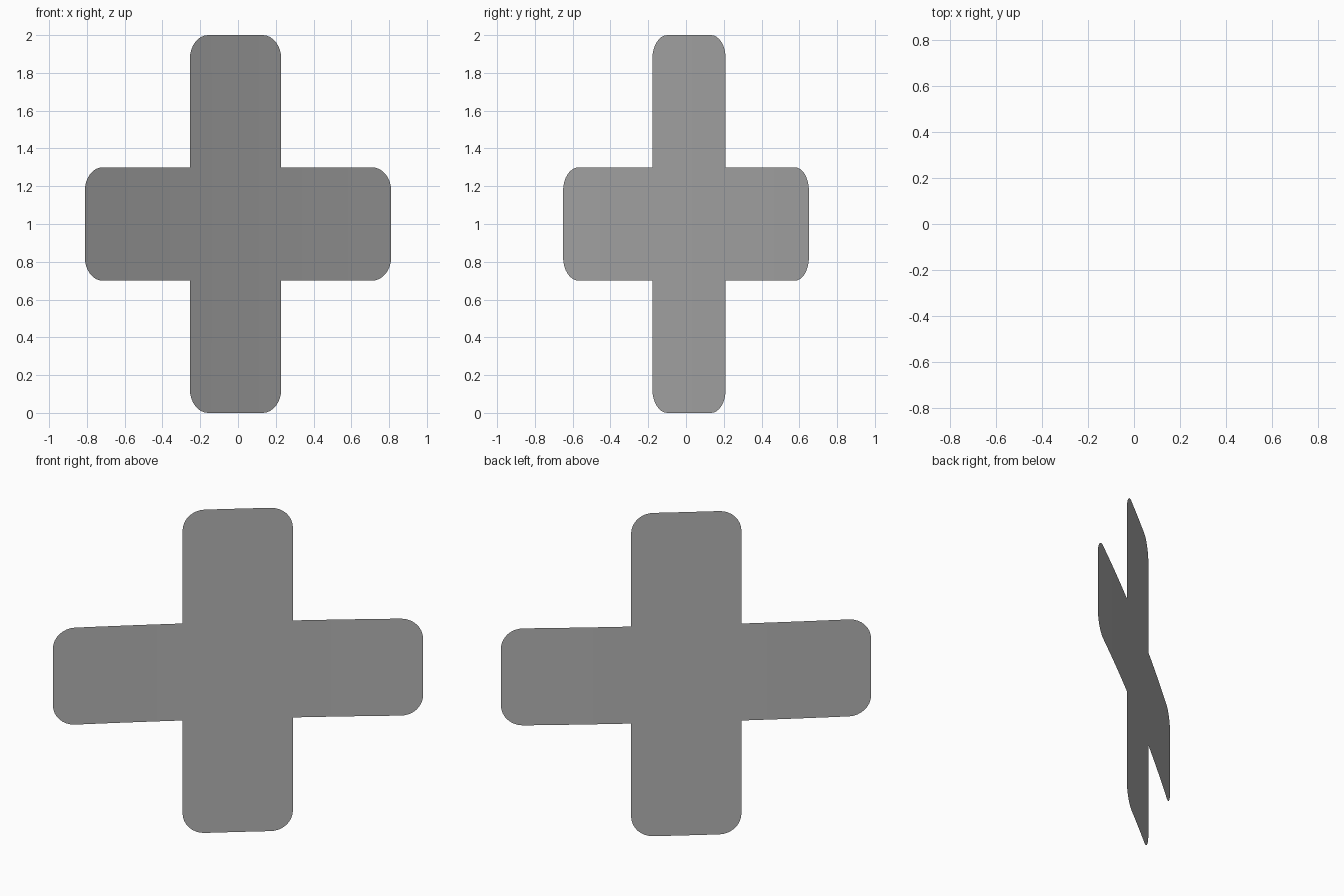
import bpy
import bmesh
from math import cos, sin, pi
from mathutils import Matrix, Vector

cube = bpy.data.objects.get("Cube")
if cube:
    bpy.data.objects.remove(cube)

REACH = 1.04      # half span of the crossbar
POST = 0.31       # half width of the upright
ARM = 0.30        # half height of the crossbar
TALL = 1.0        # half height of the upright
RADIUS = 0.125    # rounded corners
BOW = 0.0225      # gentle bend of the sheet
STEPS = 8

grey = bpy.data.materials.new("plain grey")
grey.use_nodes = True
colour = (0.45, 0.45, 0.45, 1)
grey.diffuse_color = colour
grey.node_tree.nodes["Principled BSDF"].inputs["Base Color"].default_value = colour

bm = bmesh.new()


def rounded_end(end, height):
    """Columns (distance, half height) running round a corner to the end."""
    angles = [i / STEPS * pi / 2 for i in range(STEPS + 1)]
    return [(end - RADIUS + RADIUS * sin(a), height - RADIUS + RADIUS * cos(a))
            for a in angles]


def strip(columns, inner=()):
    """Skin neighbouring columns of points with quads."""
    rows = []
    for s, h in columns:
        y = BOW * (1 - (s / REACH) ** 2)
        rows.append([bm.verts.new((s, y, z)) for z in (-h, *inner, h)])
    for a, b in zip(rows, rows[1:]):
        for i in range(len(a) - 1):
            bm.faces.new((a[i], b[i], b[i + 1], a[i + 1]))


# Upright
corner = rounded_end(POST, TALL)
middle = [(POST * k, TALL) for k in (-0.3, 0, 0.3)]
strip([(-s, h) for s, h in reversed(corner)] + middle + corner, (-ARM, ARM))

# Crossbar arms
straight = [(POST + (REACH - RADIUS - POST) * i / 6, ARM) for i in range(6)]
arm = straight + rounded_end(REACH, ARM)
strip(arm)
strip([(-s, h) for s, h in reversed(arm)])

bmesh.ops.remove_doubles(bm, verts=bm.verts, dist=0.0001)

# Turn the sheet to its diagonal and stand it on the ground
along = Vector((0.81, 0.65, 0)).normalized()
turn = Matrix.Rotation(Vector((1, 0)).angle_signed(along.xy) * -1, 4, "Z")
bm.transform(Matrix.Translation((0, 0, TALL)) @ turn)

mesh = bpy.data.meshes.new("cross_sheet")
bm.to_mesh(mesh)
bm.free()
mesh.materials.append(grey)
mesh.shade_smooth()
sheet = bpy.data.objects.new("cross_sheet", mesh)
bpy.context.collection.objects.link(sheet)
